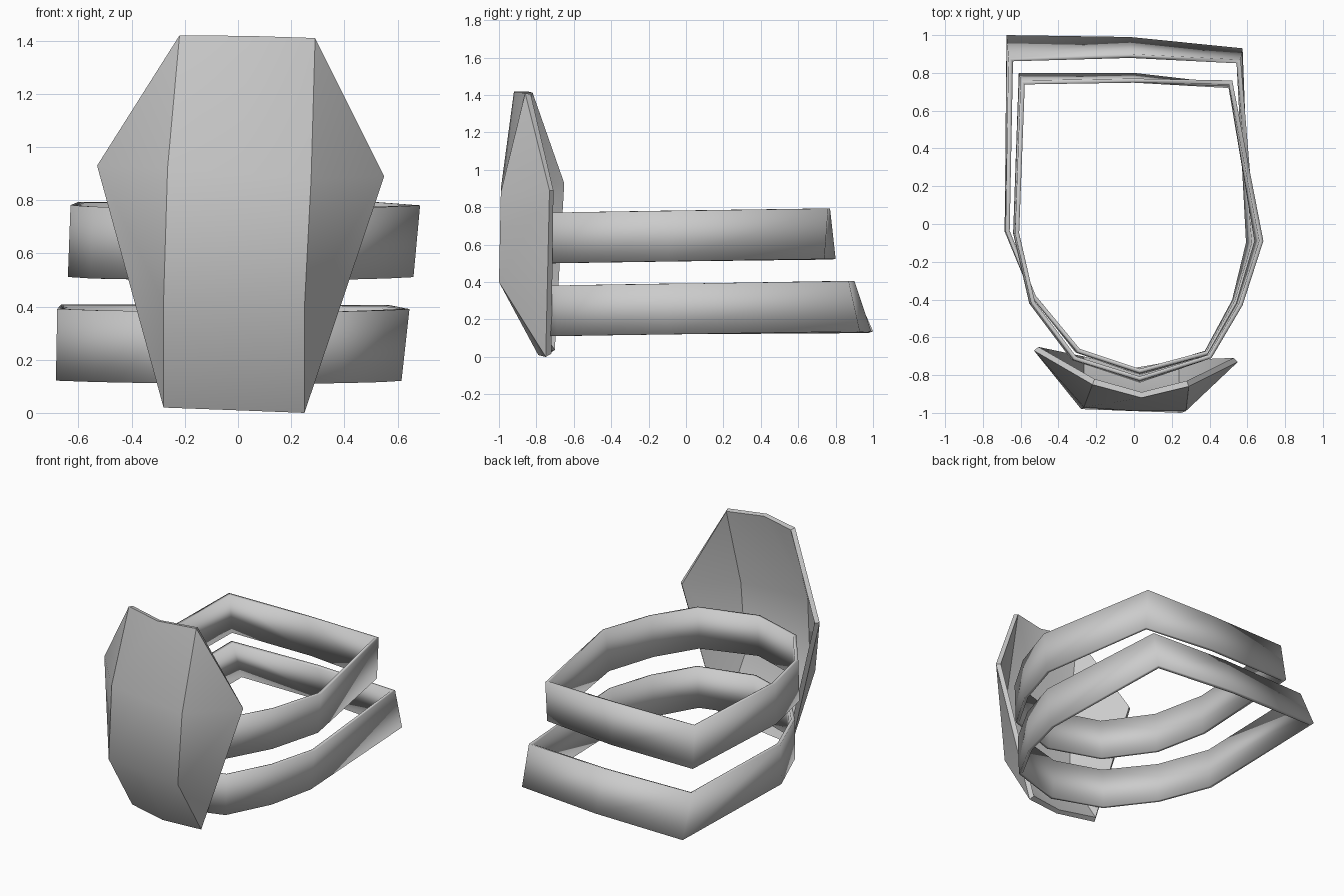
import bpy
import math

cube = bpy.data.objects.get("Cube")
if cube:
    bpy.data.objects.remove(cube, do_unlink=True)

grey = bpy.data.materials.new("plain grey")
grey.use_nodes = True
grey.diffuse_color = (0.6, 0.6, 0.6, 1)
grey.node_tree.nodes["Principled BSDF"].inputs["Base Color"].default_value = (0.6, 0.6, 0.6, 1)


def shell(name, verts, faces, thickness, angle):
    """Smooth-shaded sheet thickened toward its inner side."""
    mesh = bpy.data.meshes.new(name)
    mesh.from_pydata(verts, [], faces)
    mesh.materials.append(grey)
    obj = bpy.data.objects.new(name, mesh)
    bpy.context.collection.objects.link(obj)
    bpy.ops.object.select_all(action="DESELECT")
    obj.select_set(True)
    bpy.context.view_layer.objects.active = obj
    solid = obj.modifiers.new("thickness", "SOLIDIFY")
    solid.thickness = thickness
    solid.offset = -1
    solid.use_even_offset = True
    bpy.ops.object.modifier_apply(modifier=solid.name)
    bpy.ops.object.shade_smooth_by_angle(angle=math.radians(angle))
    return obj


# Guard plate: rows of left, middle and right points, then the two side tips
rows = [
    [(-0.28, -0.73, 0.02), (-0.01, -0.79, 0.01), (0.25, -0.75, 0.0)],
    [(-0.28, -0.98, 0.42), (-0.01, -0.99, 0.41), (0.25, -1.0, 0.40)],
    [(-0.265, -0.97, 0.92), (0.01, -0.99, 0.90), (0.275, -0.99, 0.88)],
    [(-0.22, -0.85, 1.42), (0.04, -0.92, 1.418), (0.29, -0.86, 1.41)],
]
plate = [p for row in rows for p in row]
left_tip, right_tip = len(plate), len(plate) + 1
plate += [(-0.53, -0.67, 0.93), (0.55, -0.73, 0.89)]
faces = []
for r in range(3):
    a = 3 * r
    faces += [(a + i, a + i + 1, a + i + 4, a + i + 3) for i in range(2)]
    faces += [(left_tip, a, a + 3), (a + 2, right_tip, a + 5)]
shell("guard_plate", plate, faces, 0.03, 35)


def strap(name, path, base, height):
    """Closed band; each path point is x, y, lean in x, lean in y."""
    n = len(path)
    low, high = [], []
    for x, y, dx, dy in path:
        z = base + 0.015 * (y + 0.8)
        low.append((x, y, z))
        high.append((x + dx, y + dy, z + height))
    bands = [(i, (i + 1) % n, (i + 1) % n + n, i + n) for i in range(n)]
    shell(name, low + high, bands, 0.022, 100)


# Straps: counterclockwise from the front middle
strap("upper_strap", [
    (0.03, -0.84, 0, 0.01), (0.40, -0.71, 0.01, 0), (0.56, -0.43, 0.015, 0),
    (0.66, -0.09, 0.025, 0), (0.52, 0.74, 0, 0.02), (0.0, 0.80, 0, -0.03),
    (-0.61, 0.80, 0.01, -0.04), (-0.64, -0.05, 0.01, 0),
    (-0.555, -0.42, 0.01, 0), (-0.33, -0.72, 0.01, 0)], 0.5, 0.27)

strap("lower_strap", [
    (0.03, -0.80, 0, 0.01), (0.39, -0.69, 0.01, 0), (0.54, -0.41, 0.015, 0),
    (0.615, -0.1, 0.03, 0), (0.575, 0.93, -0.01, -0.06), (-0.02, 0.99, 0, -0.09),
    (-0.675, 1.0, 0.01, -0.12), (-0.685, -0.04, 0.005, 0),
    (-0.54, -0.39, 0, 0), (-0.31, -0.68, 0.01, 0)], 0.11, 0.27)
